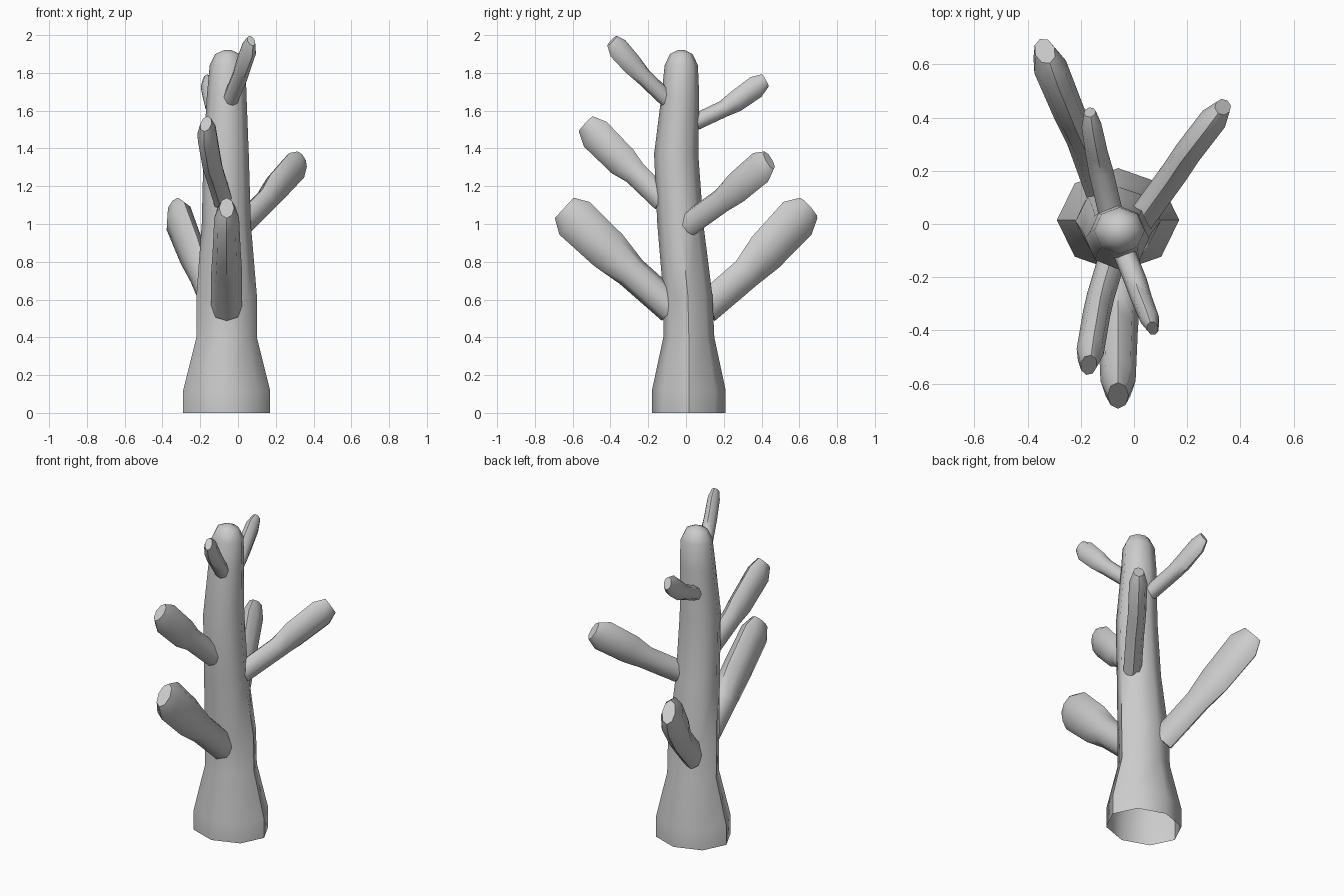
import bpy, bmesh, math
from mathutils import Vector

if "Cube" in bpy.data.objects:
    bpy.data.objects.remove(bpy.data.objects["Cube"])

SIDES = 8


def loft(name, rings, cap_start):
    """Skin rings given as (centre, u axis, v axis); axes include the radii."""
    bm = bmesh.new()
    loops = []
    for c, u, v in rings:
        loops.append([bm.verts.new(c + u * math.cos(math.tau * i / SIDES)
                                   + v * math.sin(math.tau * i / SIDES))
                      for i in range(SIDES)])
    for a, b in zip(loops, loops[1:]):
        for i in range(SIDES):
            j = (i + 1) % SIDES
            bm.faces.new((a[i], a[j], b[j], b[i]))
    bm.faces.new(loops[-1])
    if cap_start:
        bm.faces.new(loops[0][::-1])
    bm.normal_update()
    me = bpy.data.meshes.new(name)
    bm.to_mesh(me)
    bm.free()
    ob = bpy.data.objects.new(name, me)
    bpy.context.collection.objects.link(ob)
    bpy.context.view_layer.objects.active = ob
    ob.select_set(True)
    bpy.ops.object.shade_smooth_by_angle(angle=math.radians(50))
    ob.select_set(False)
    return ob


def branch(name, root, knee, swell, end, tip, r_root, r_end, w_root, w_end):
    """Flattened club: r = half depth in the rising plane, w = half width sideways."""
    pts = [Vector(p) for p in (root, knee, swell, end, tip)]
    axis = (pts[3] - pts[0]).normalized()
    side = axis.cross(Vector((0, 0, 1))).normalized()
    up = side.cross(axis)
    rs = (r_root, r_root * 1.02, r_end * 0.95, r_end, r_end * 0.62)
    ws = (w_root, w_root, (w_root + w_end) / 2, w_end, w_end * 0.6)
    loft(name, [(p, side * w, up * r) for p, r, w in zip(pts, rs, ws)], True)


# trunk: z, centre x, centre y, radius x, radius y (open underneath)
trunk = [(0, -.06, .015, .23, .195), (.12, -.06, .015, .23, .195),
         (.40, -.06, .015, .16, .135), (.62, -.06, .01, .16, .13),
         (1.0, -.062, -.03, .13, .122), (1.37, -.063, -.052, .12, .117),
         (1.68, -.06, -.03, .105, .10), (1.84, -.055, -.025, .095, .088),
         (1.90, -.055, -.025, .065, .06), (1.92, -.055, -.025, .02, .02)]
loft("trunk", [(Vector((x, y, z)), Vector((rx, 0, 0)), Vector((0, ry, 0)))
               for z, x, y, rx, ry in trunk], False)

# branches: root, knee, swell, end, tip, depths, widths
branch("lower_front_branch", (-.06, -.07, .55), (-.06, -.29, .745), (-.06, -.41, .86),
       (-.06, -.59, 1.03), (-.06, -.645, 1.085), .085, .118, .082, .066)
branch("lower_back_branch", (-.12, .10, .55), (-.20, .32, .74), (-.245, .42, .85),
       (-.315, .59, 1.03), (-.335, .65, 1.085), .085, .118, .055, .064)
branch("middle_front_branch", (-.08, -.12, 1.125), (-.125, -.27, 1.27), (-.14, -.335, 1.33),
       (-.165, -.48, 1.475), (-.17, -.53, 1.53), .064, .09, .052, .052)
branch("middle_side_branch", (.02, .01, .995), (.15, .19, 1.125), (.20, .265, 1.19),
       (.30, .395, 1.3), (.334, .44, 1.337), .066, .09, .052, .052)
branch("upper_back_branch", (-.085, .03, 1.53), (-.125, .2, 1.61), (-.14, .265, 1.65),
       (-.16, .37, 1.725), (-.166, .42, 1.76), .044, .06, .046, .038)
branch("upper_front_branch", (-.04, -.10, 1.66), (.01, -.225, 1.78), (.03, -.285, 1.845),
       (.06, -.36, 1.93), (.07, -.392, 1.97), .045, .06, .042, .036)
